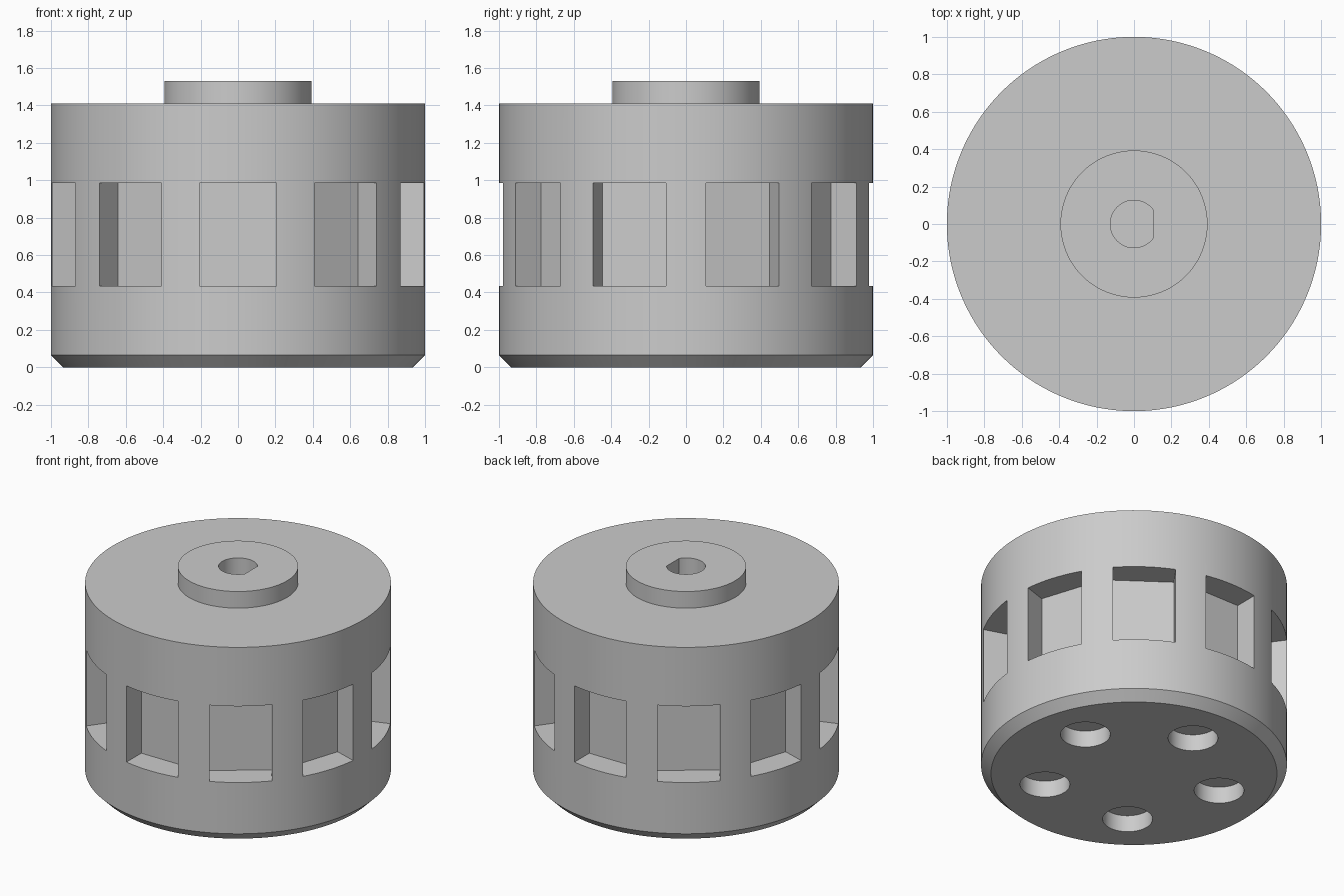
import bpy, bmesh
from math import sin, cos, pi, radians, acos
from mathutils import Matrix, Vector

cube = bpy.data.objects.get("Cube")
if cube:
    bpy.data.objects.remove(cube, do_unlink=True)

SEGMENTS = 160

grey = bpy.data.materials.new("plain_grey")
grey.use_nodes = True
grey.diffuse_color = (0.6, 0.6, 0.6, 1)
grey.node_tree.nodes["Principled BSDF"].inputs["Base Color"].default_value = (0.6, 0.6, 0.6, 1)


def make_object(name, bm):
    bmesh.ops.recalc_face_normals(bm, faces=bm.faces)
    mesh = bpy.data.meshes.new(name)
    bm.to_mesh(mesh)
    bm.free()
    mesh.materials.append(grey)
    obj = bpy.data.objects.new(name, mesh)
    bpy.context.collection.objects.link(obj)
    return obj


def turned_solid(bm, profile, count):
    """Closed solid of revolution from (radius, height) pairs."""
    rings = [[bm.verts.new((r * cos(2 * pi * i / count), r * sin(2 * pi * i / count), z))
              for i in range(count)] for r, z in profile]
    for low, high in zip(rings, rings[1:]):
        for i in range(count):
            j = (i + 1) % count
            bm.faces.new((low[i], low[j], high[j], high[i]))
    bm.faces.new(rings[0][::-1])
    bm.faces.new(rings[-1])


def prism(bm, outline, bottom, top):
    """Upright prism over a 2D outline."""
    low = [bm.verts.new((x, y, bottom)) for x, y in outline]
    high = [bm.verts.new((x, y, top)) for x, y in outline]
    bm.faces.new(low[::-1])
    bm.faces.new(high)
    for i in range(len(low)):
        j = (i + 1) % len(low)
        bm.faces.new((low[i], low[j], high[j], high[i]))


# Drum with chamfered foot and raised collar
bm = bmesh.new()
turned_solid(bm, [(0.935, 0), (1, 0.065), (1, 1.41), (0.393, 1.41), (0.393, 1.53)], SEGMENTS)
drum = make_object("drum_with_collar", bm)

cut = bmesh.new()

# Ten flat-backed side pockets
for k in range(10):
    place = (Matrix.Rotation(radians(18 + 36 * k), 4, 'Z')
             @ Matrix.Translation((0.96, 0, 0.71))
             @ Matrix.Diagonal((0.3, 0.41, 0.55, 1)))
    bmesh.ops.create_cube(cut, size=1, matrix=place)

# Five round blind holes in the underside
for k in range(5):
    centre = Matrix.Rotation(radians(18 + 72 * k), 2) @ Vector((0.6, 0))
    prism(cut, [centre + Vector((cos(t), sin(t))) * 0.163
                for t in (2 * pi * i / 48 for i in range(48))], -0.1, 0.12)

# D-shaped shaft bore with its flat towards +x
radius, flat = 0.127, 0.105
start = acos(flat / radius)
steps = 40
prism(cut, [(radius * cos(t), radius * sin(t))
            for t in (start + (2 * pi - 2 * start) * i / steps for i in range(steps + 1))], 1.0, 1.7)

cutter = make_object("recess_cutter", cut)
cutter.hide_render = True

# Cut the recesses, then drop the cutter
bpy.ops.object.select_all(action='DESELECT')
bpy.context.view_layer.objects.active = drum
drum.select_set(True)
boolean = drum.modifiers.new("recesses", 'BOOLEAN')
boolean.operation = 'DIFFERENCE'
boolean.solver = 'EXACT'
boolean.object = cutter
bpy.ops.object.modifier_apply(modifier=boolean.name)
bpy.data.objects.remove(cutter, do_unlink=True)
bpy.ops.object.shade_smooth_by_angle(angle=radians(25))
